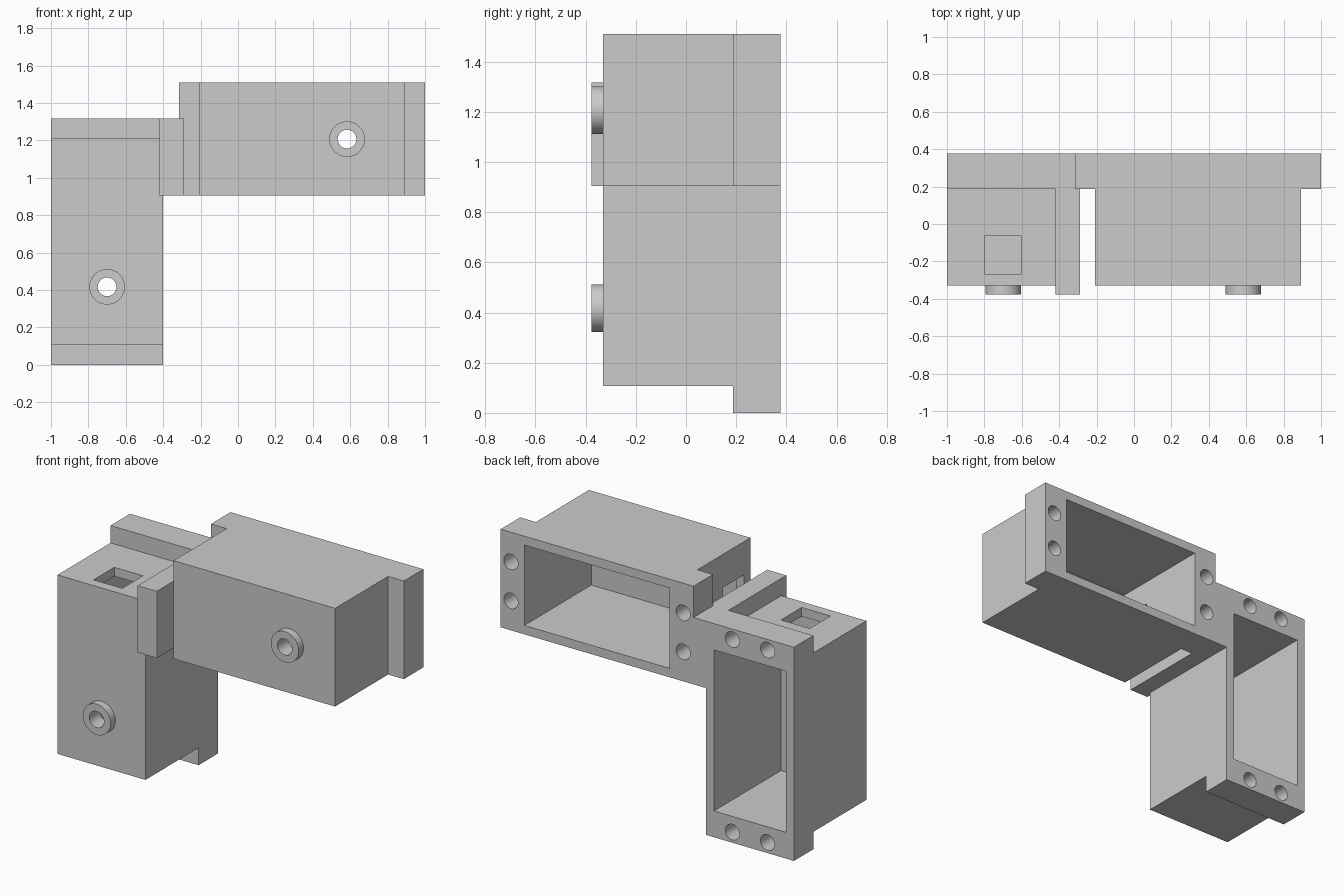
import bpy
import bmesh
from math import radians
from mathutils import Matrix, Vector

if "Cube" in bpy.data.objects:
    bpy.data.objects.remove(bpy.data.objects["Cube"], do_unlink=True)

grey = bpy.data.materials.new("plain grey")
grey.use_nodes = True
grey.diffuse_color = (0.6, 0.6, 0.6, 1)
grey.node_tree.nodes["Principled BSDF"].inputs["Base Color"].default_value = (0.6, 0.6, 0.6, 1)

BACK, FRONT = 0.377, -0.377
FLANGE_Y, BODY_Y = 0.187, -0.33
WALL, LIP = 0.055, 0.107


def make(name, bm):
    mesh = bpy.data.meshes.new(name)
    bm.to_mesh(mesh)
    bm.free()
    mesh.materials.append(grey)
    obj = bpy.data.objects.new(name, mesh)
    bpy.context.collection.objects.link(obj)
    return obj


def box(name, x, y, z):
    lo, hi = Vector((x[0], y[0], z[0])), Vector((x[1], y[1], z[1]))
    bm = bmesh.new()
    bmesh.ops.create_cube(bm, size=1, matrix=Matrix.Translation((lo + hi) / 2)
                          @ Matrix.Diagonal((*(hi - lo), 1)))
    return make(name, bm)


def rod(name, x, z, radius, y0, y1):
    bm = bmesh.new()
    bmesh.ops.create_cone(bm, cap_ends=True, segments=48, radius1=radius, radius2=radius,
                          depth=y1 - y0, matrix=Matrix.Translation((x, (y0 + y1) / 2, z))
                          @ Matrix.Rotation(radians(90), 4, 'X'))
    return make(name, bm)


def combine(target, tool, operation):
    tool.hide_render = True
    mod = target.modifiers.new(operation, 'BOOLEAN')
    mod.operation, mod.solver, mod.object = operation, 'EXACT', tool
    bpy.context.view_layer.objects.active = target
    bpy.ops.object.modifier_apply(modifier=mod.name)
    bpy.data.objects.remove(tool, do_unlink=True)


def shrink(span, amount):
    return span[0] + amount, span[1] - amount


# Outer extents of the two open-backed boxes, including their mounting flanges
lower_x, lower_z = (-1.0, -0.4), (0.0, 1.317)
upper_x, upper_z = (-0.315, 1.0), (0.905, 1.51)
lower_body_z, upper_body_x = shrink(lower_z, LIP), shrink(upper_x, LIP)
lower_mid, upper_mid = -0.7, 1.207
bosses = [(lower_mid, 0.417), (0.583, upper_mid)]

# Solid shell: flanges, bodies, joining fin and front bosses
housing = box("twin_housing", lower_x, (FLANGE_Y, BACK), lower_z)
solids = [
    box("lower_body", lower_x, (BODY_Y, BACK), lower_body_z),
    box("joining_fin", (-0.42, -0.29), (FRONT, BACK), (upper_z[0], lower_z[1])),
    box("upper_flange", upper_x, (FLANGE_Y, BACK), upper_z),
    box("upper_body", upper_body_x, (BODY_Y, BACK), upper_z),
]
solids += [rod("boss", x, z, 0.095, FRONT, BODY_Y + 0.02) for x, z in bosses]
for part in solids:
    combine(housing, part, 'UNION')

# Deep pockets open to the back
pocket_y = (BODY_Y + WALL, BACK + 0.1)
cutters = [
    box("lower_pocket", shrink(lower_x, WALL), pocket_y, shrink(lower_body_z, WALL)),
    box("upper_pocket", shrink(upper_body_x, WALL), pocket_y, shrink(upper_z, WALL)),
]

# Square cable windows through the end walls
window_y = (-0.267, -0.065)
cutters += [
    box("lower_window", (-0.798, -0.602), window_y, (1.1, 1.25)),
    box("upper_window", (-0.25, -0.1), window_y, (1.109, 1.305)),
]

# Bores through the bosses, and blind screw holes in the flanges
cutters += [rod("bore", x, z, 0.05, FRONT - 0.1, BODY_Y + 0.1) for x, z in bosses]
for offset in (-0.12, 0.12):
    spots = [(lower_mid + offset, z) for z in shrink(lower_z, 0.065)]
    spots += [(x, upper_mid + offset) for x in shrink(upper_x, 0.07)]
    cutters += [rod("screw_hole", x, z, 0.048, BACK - 0.15, BACK + 0.1) for x, z in spots]
for part in cutters:
    combine(housing, part, 'DIFFERENCE')

# Smooth the round walls while keeping every edge crisp
bpy.ops.object.select_all(action='DESELECT')
housing.select_set(True)
bpy.context.view_layer.objects.active = housing
bpy.ops.object.shade_smooth_by_angle(angle=radians(30))
